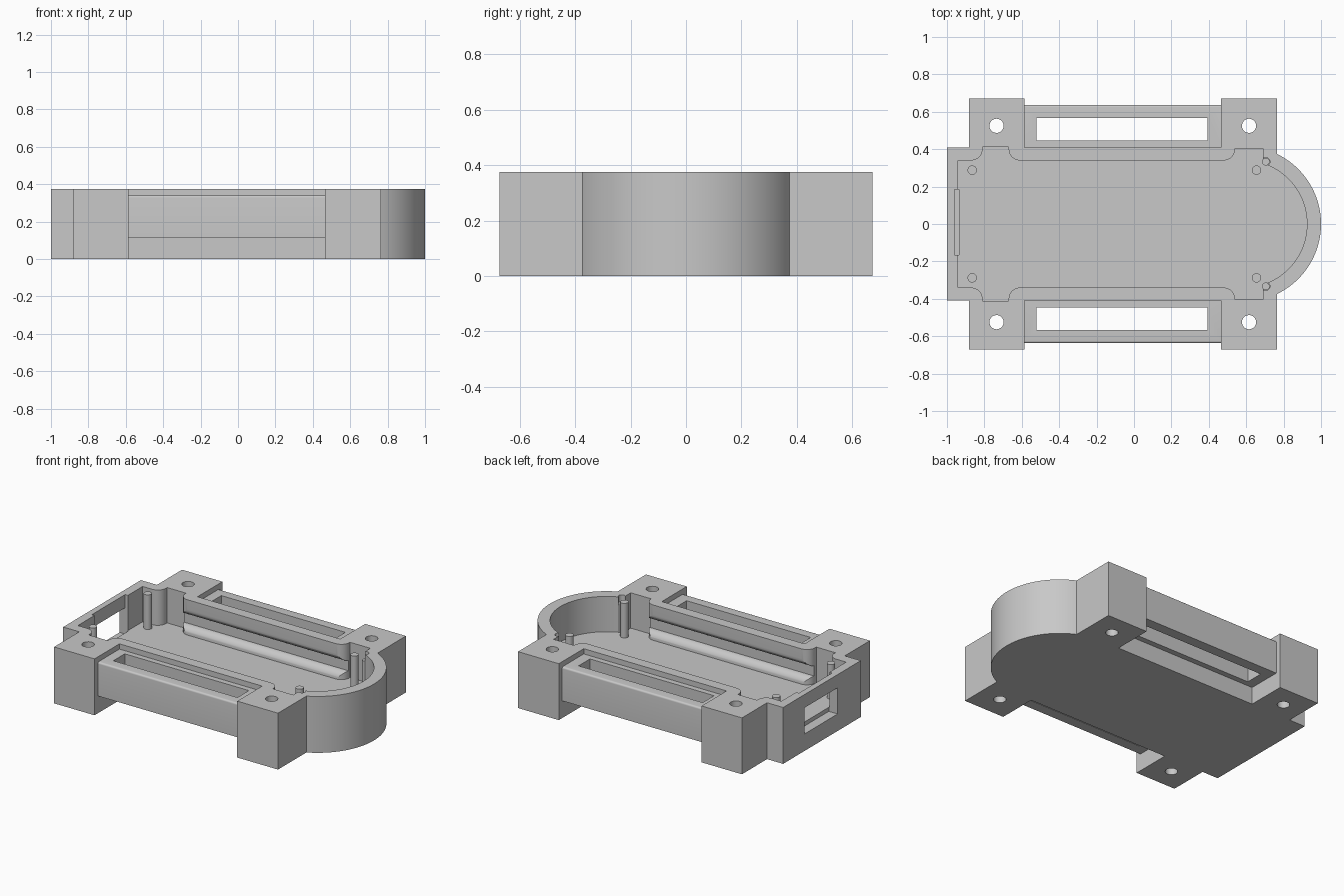
import bpy, bmesh, math
from mathutils import Vector

if "Cube" in bpy.data.objects:
    bpy.data.objects.remove(bpy.data.objects["Cube"])

H, FLOOR = 0.375, 0.14
grey = bpy.data.materials.new("plain grey")
grey.diffuse_color = (0.58, 0.58, 0.58, 1)
grey.use_nodes = True
grey.node_tree.nodes["Principled BSDF"].inputs["Base Color"].default_value = grey.diffuse_color


def arc(cx, cy, r, a0, a1, n=10):
    return [(cx + r * math.cos(math.radians(a0 + (a1 - a0) * i / n)),
             cy + r * math.sin(math.radians(a0 + (a1 - a0) * i / n))) for i in range(n + 1)]


def prism(name, pts, lo, hi, axis='z'):
    """Extrude a 2D profile along z (profile in xy) or x (profile in yz)."""
    bm = bmesh.new()
    put = (lambda a, b: Vector((a, b, lo))) if axis == 'z' else (lambda a, b: Vector((lo, a, b)))
    face = bm.faces.new([bm.verts.new(put(*p)) for p in pts])
    ext = bmesh.ops.extrude_face_region(bm, geom=[face])
    d = Vector((0, 0, hi - lo)) if axis == 'z' else Vector((hi - lo, 0, 0))
    bmesh.ops.translate(bm, vec=d, verts=[v for v in ext['geom'] if isinstance(v, bmesh.types.BMVert)])
    bmesh.ops.recalc_face_normals(bm, faces=bm.faces)
    me = bpy.data.meshes.new(name)
    bm.to_mesh(me)
    bm.free()
    ob = bpy.data.objects.new(name, me)
    bpy.context.collection.objects.link(ob)
    me.materials.append(grey)
    return ob


def box(name, x0, x1, y0, y1, z0, z1):
    return prism(name, [(x0, y0), (x1, y0), (x1, y1), (x0, y1)], z0, z1)


def activate(ob):
    bpy.ops.object.select_all(action='DESELECT')
    ob.select_set(True)
    bpy.context.view_layer.objects.active = ob


def cut(ob, cutter):
    m = ob.modifiers.new("cut", 'BOOLEAN')
    m.operation, m.solver, m.object = 'DIFFERENCE', 'EXACT', cutter
    activate(ob)
    bpy.ops.object.modifier_apply(modifier=m.name)
    bpy.data.objects.remove(cutter)


def smooth(ob):
    activate(ob)
    bpy.ops.object.shade_smooth_by_angle(angle=math.radians(25))


def mirrored(half):
    """Close a half outline (y > 0) with its mirror image."""
    return half + [(x, -y) for x, y in reversed(half) if abs(y) > 1e-6]


# Case: block with four corner ears and a rounded end
nose = math.degrees(math.acos(0.18 / 0.415))
outer = [(-1, .408), (-.882, .408), (-.882, .672), (-.585, .672), (-.585, .41), (.465, .41),
         (.465, .672), (.765, .672)] + arc(.585, 0, .415, nose, 0, 24)
case = prism("case", mirrored(outer), 0, H)

# Inner pocket, widened beside the ears
end = math.degrees(math.acos(0.105 / 0.34))
inner = ([(-.94, .34)] + arc(-.87, .40, .06, -90, 0) + [(-.81, .412), (-.67, .412)]
         + arc(-.61, .40, .06, 180, 270) + arc(.48, .40, .06, -90, 0)
         + [(.54, .405), (.69, .405)] + arc(.585, 0, .34, end, 0, 24))
cut(case, prism("pocket_cutter", mirrored(inner), FLOOR, 0.5))

# Undercut grooves with rounded lips along both long inner walls
for s in (1, -1):
    prof = ([(.32, FLOOR + .001)] + arc(.39, FLOOR + .001, .05, 180, 90)
            + arc(.39, .31, .05, 270, 180) + [(.32, .31)])
    cut(case, prism("groove_cutter", [(s * y, z) for y, z in prof], -.70, .58, 'x'))

# Port window in the flat end, with a shallow recess inside
cut(case, box("recess_cutter", -.96, -.90, -.165, .185, FLOOR + .001, .5))
cut(case, box("window_cutter", -1.1, -.935, -.165, .185, .113, .287))

# Screw holes through the ears, and notches in the rim beside the rounded end
for s in (1, -1):
    for x in (-.735, .615):
        cut(case, prism("hole_cutter", arc(x, s * .525, .038, 0, 345, 23), -.1, .5))
    cut(case, prism("notch_cutter", arc(.705, s * .333, .022, 0, 345, 23), .32, .5))
smooth(case)

# Strap bars between the ears, each with a long slot
for side, s in (("back", 1), ("front", -1)):
    prof = [(.40, .115), (.637, .115)] + arc(.625, .328, .012, 0, 90, 5) + [(.40, .34)]
    bar = prism(side + "_strap_bar", [(s * y, z) for y, z in prof], -.59, .47, 'x')
    y0, y1 = sorted((s * .447, s * .567))
    cut(bar, box("slot_cutter", -.52, .393, y0, y1, 0, .5))
    smooth(bar)

# Locating posts on the floor and slim pins in the rim notches
for x, y, r, top in ((-.865, .288, .025, .37), (.655, .288, .025, .37), (.705, .333, .02, .33)):
    for s in (1, -1):
        smooth(prism("post", arc(x, s * y, r, 0, 345, 23), FLOOR - .01, top))
